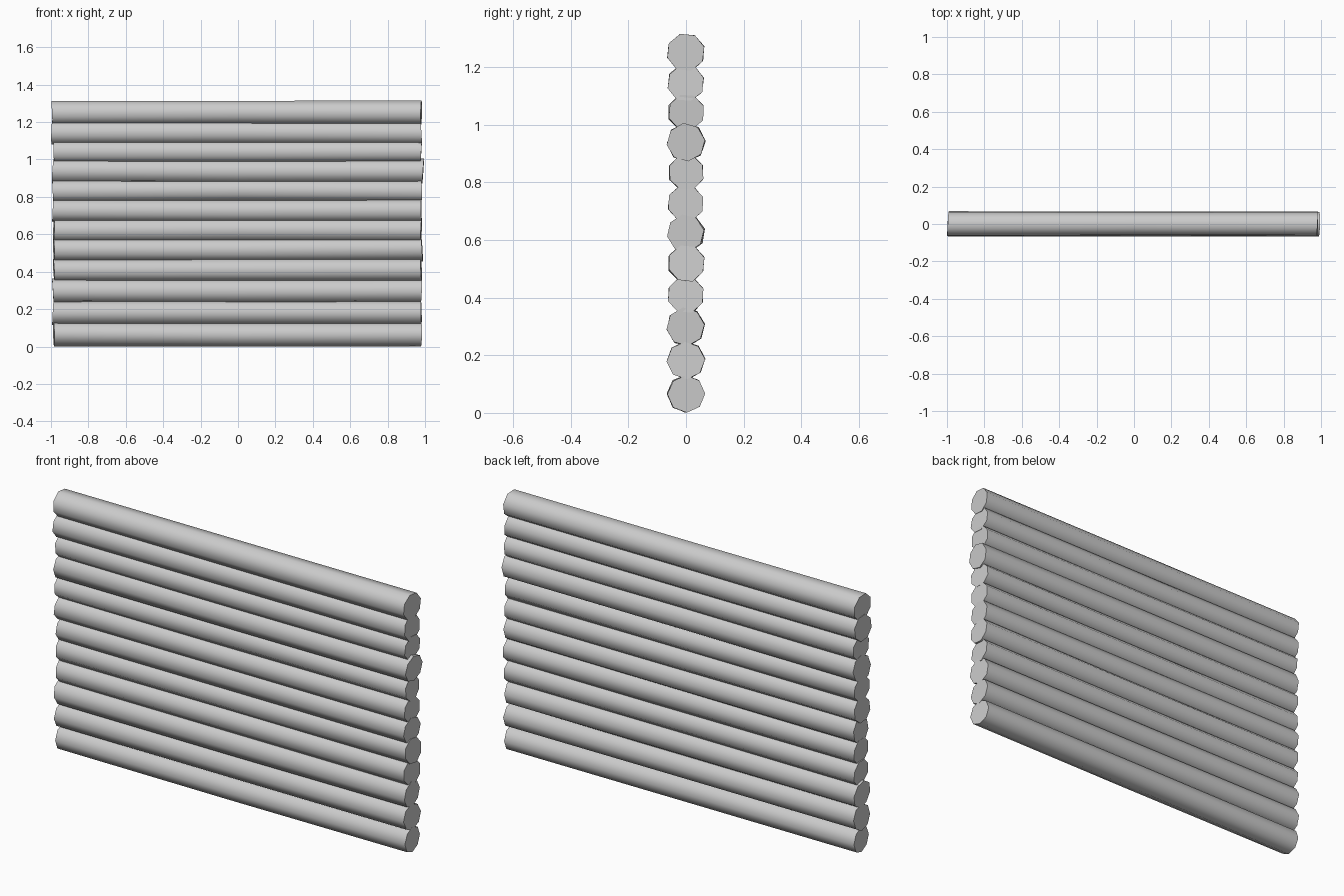
import bpy, bmesh, math, random

if "Cube" in bpy.data.objects:
    bpy.data.objects.remove(bpy.data.objects["Cube"])

random.seed(4)
SIDES = 8

# one row per log: centre height, radius, roll (degrees), left end x, right end x
LOGS = [
    (0.066, 0.065, 0, -0.985, 0.98),
    (0.182, 0.066, 3, -0.990, 0.98),
    (0.298, 0.067, 8, -0.990, 0.98),
    (0.409, 0.064, 22, -0.985, 0.98),
    (0.518, 0.065, 20, -0.985, 0.985),
    (0.623, 0.065, 12, -0.985, 0.98),
    (0.727, 0.064, 18, -0.990, 0.98),
    (0.834, 0.063, 22, -0.990, 0.98),
    (0.938, 0.067, 5, -0.990, 0.99),
    (1.043, 0.064, 20, -0.985, 0.98),
    (1.144, 0.065, 14, -0.995, 0.98),
    (1.250, 0.066, 17, -0.993, 0.98),
]


def make_log(index, z, radius, roll, left, right):
    bm = bmesh.new()
    rings = []
    # three octagonal rings: two slightly skewed ends and a waist
    for k, x in enumerate((left, 0.0, right)):
        end = k != 1
        dy = random.uniform(-0.002, 0.002)
        skew_y, skew_z = (random.uniform(-0.07, 0.07) for _ in range(2))
        twist = math.radians(roll + random.uniform(-3, 3))
        ring = []
        for i in range(SIDES):
            a = twist + math.tau * i / SIDES
            cy, cz = math.cos(a), math.sin(a)
            r = radius * random.uniform(0.98, 1.02)
            dx = (skew_y * cy + skew_z * cz) * radius if end else 0
            ring.append(bm.verts.new((x + dx, dy + r * cy, max(0, z + r * cz))))
        rings.append(ring)
    for a, b in zip(rings, rings[1:]):
        for i in range(SIDES):
            j = (i + 1) % SIDES
            bm.faces.new((a[i], a[j], b[j], b[i]))
    bm.faces.new(rings[0])
    bm.faces.new(rings[-1])
    bmesh.ops.recalc_face_normals(bm, faces=bm.faces)
    mesh = bpy.data.meshes.new(f"log_{index:02d}")
    bm.to_mesh(mesh)
    bm.free()
    obj = bpy.data.objects.new(f"log_{index:02d}", mesh)
    bpy.context.collection.objects.link(obj)
    return obj


# stacked log wall
logs = [make_log(i + 1, *row) for i, row in enumerate(LOGS)]

# round sides, crisp sawn ends
for obj in logs:
    obj.select_set(True)
bpy.context.view_layer.objects.active = logs[0]
bpy.ops.object.shade_smooth_by_angle(angle=math.radians(60))
